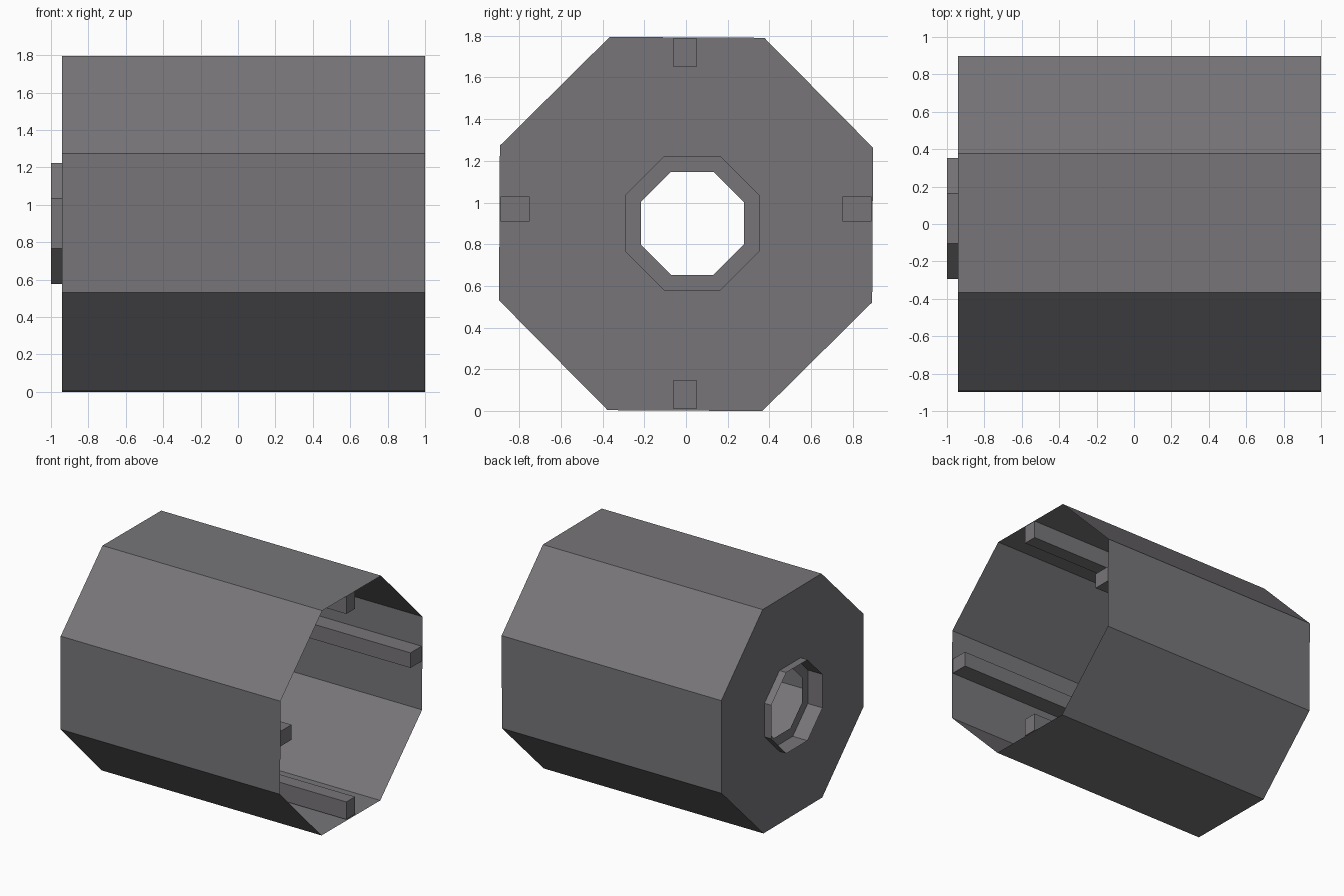
import bpy, bmesh, math

cube = bpy.data.objects.get("Cube")
if cube:
    bpy.data.objects.remove(cube, do_unlink=True)

SIDES = 8
BACK_X, OPEN_X = -0.94, 1.0
MID_Z = 0.897

grey = bpy.data.materials.new("warm_grey")
colour = (0.185, 0.178, 0.190, 1)
grey.use_nodes = True
grey.diffuse_color = colour
grey.node_tree.nodes["Principled BSDF"].inputs["Base Color"].default_value = colour


def finish(name, bm):
    bmesh.ops.recalc_face_normals(bm, faces=bm.faces)
    mesh = bpy.data.meshes.new(name)
    bm.to_mesh(mesh)
    bm.free()
    mesh.materials.append(grey)
    obj = bpy.data.objects.new(name, mesh)
    bpy.context.collection.objects.link(obj)
    return obj


def octagon(bm, x, apothem, y=0.0, z=MID_Z, turn=0.0):
    radius = apothem / math.cos(math.pi / SIDES)
    angles = [math.tau * (i + 0.5) / SIDES + turn for i in range(SIDES)]
    return [bm.verts.new((x, y + radius * math.cos(a), z + radius * math.sin(a)))
            for a in angles]


def octagon_sheet(name, rings):
    """Join a run of octagons lying along x into one open sheet."""
    bm = bmesh.new()
    loops = [octagon(bm, *ring) for ring in rings]
    for a, b in zip(loops, loops[1:]):
        for i in range(SIDES):
            j = (i + 1) % SIDES
            bm.faces.new((a[i], a[j], b[j], b[i]))
    return finish(name, bm)


def box(name, low, high):
    bm = bmesh.new()
    bmesh.ops.create_cube(bm, size=1)
    for v in bm.verts:
        v.co = [(l + h) / 2 + c * (h - l) for c, l, h in zip(v.co, low, high)]
    return finish(name, bm)


# Drum open at one end, with a pierced end wall at the other
TILT = -0.0055
HUB = (0.03, 0.9)
octagon_sheet("drum_shell", [
    (OPEN_X, 0.895, 0, MID_Z, TILT),
    (BACK_X, 0.895, 0, MID_Z, TILT),
    (BACK_X, 0.323, *HUB),
])

# Raised collar with a recessed inner ring
octagon_sheet("hub_collar", [
    (-1.0, 0.323, *HUB),
    (-0.87, 0.323, *HUB),
    (-0.87, 0.247, *HUB),
])

# Four ribs running along the inside of the drum
ribs = {
    "top_rib": (-0.06, 0.05, 1.65, 1.79),
    "bottom_rib": (-0.06, 0.05, 0.01, 0.15),
    "front_rib": (-0.89, -0.75, 0.91, 1.03),
    "back_rib": (0.75, 0.89, 0.91, 1.03),
}
for name, (y0, y1, z0, z1) in ribs.items():
    box(name, (BACK_X, y0, z0), (OPEN_X - 0.002, y1, z1))
